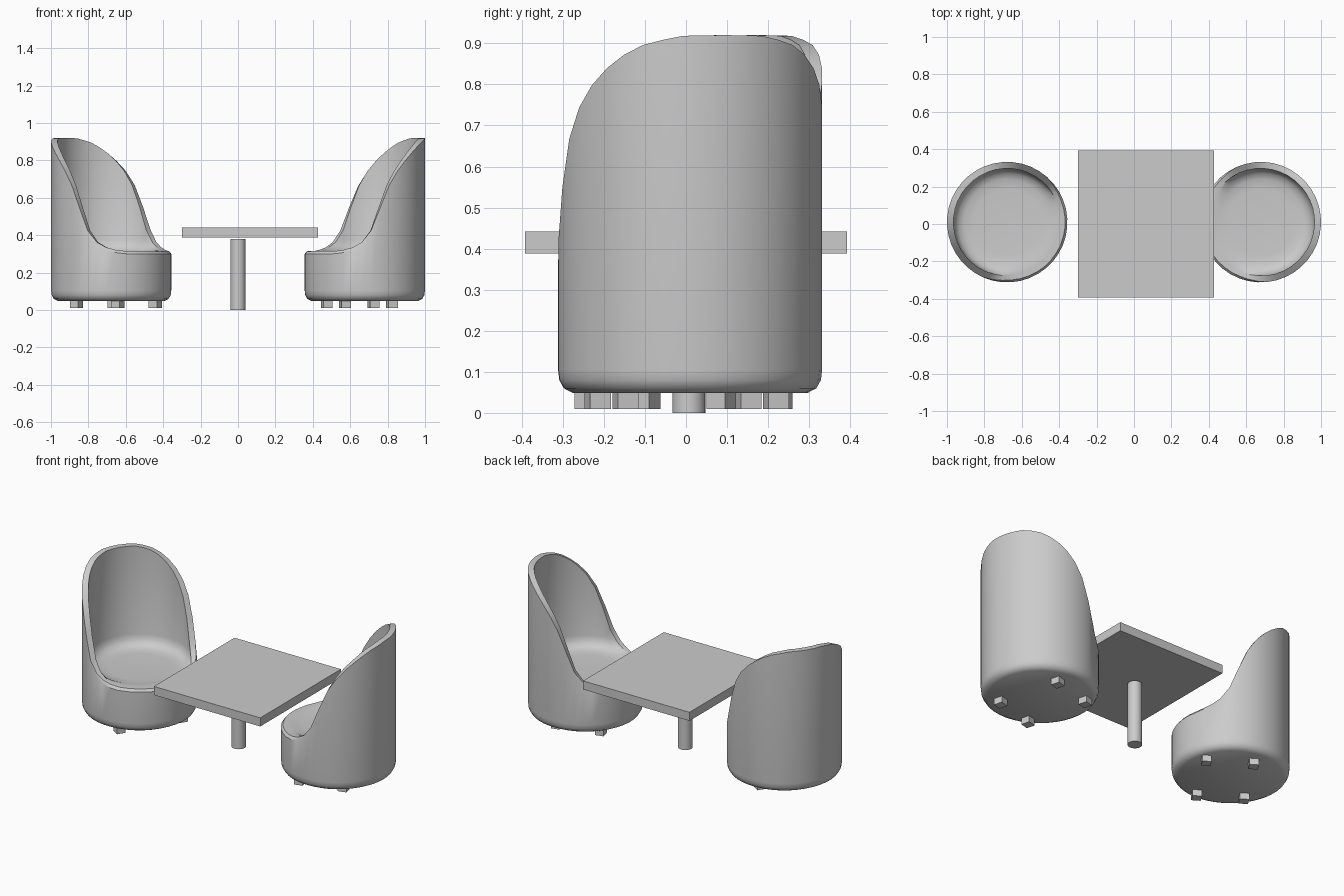
import bpy, bmesh
from math import cos, sin, pi, radians, degrees

if "Cube" in bpy.data.objects:
    bpy.data.objects.remove(bpy.data.objects["Cube"])

# rim height of the chair shell against angle away from the middle of the back
RIM = [(0, .92), (20, .918), (40, .89), (58, .825), (70, .76), (80, .68), (87, .595),
       (93, .505), (99, .425), (105, .375), (112, .345), (122, .325), (135, .316), (180, .314)]
R, RI, SEGS = .322, .287, 40


def rim_height(a):
    for (a0, h0), (a1, h1) in zip(RIM, RIM[1:]):
        if a <= a1:
            return h0 + (h1 - h0) * (a - a0) / (a1 - a0)
    return RIM[-1][1]


def finish(name, bm, smooth=True):
    bmesh.ops.recalc_face_normals(bm, faces=bm.faces)
    me = bpy.data.meshes.new(name)
    bm.to_mesh(me)
    bm.free()
    ob = bpy.data.objects.new(name, me)
    bpy.context.collection.objects.link(ob)
    if smooth:
        bpy.ops.object.select_all(action='DESELECT')
        ob.select_set(True)
        bpy.context.view_layer.objects.active = ob
        bpy.ops.object.shade_smooth_by_angle(angle=radians(35))
    return ob


def box(name, size, loc, rot=0):
    bm = bmesh.new()
    bmesh.ops.create_cube(bm, size=1)
    bmesh.ops.scale(bm, vec=size, verts=bm.verts)
    ob = finish(name, bm, False)
    ob.location = loc
    ob.rotation_euler.z = rot
    return ob


def chair(side, cx, cy, back):
    # tub shell and dished seat swept round; local +x points to the back
    bm = bmesh.new()
    columns = []
    for i in range(SEGS):
        t = 2 * pi * i / SEGS
        h = rim_height(min(degrees(t), 360 - degrees(t)))
        soft = max(0, min(1, (.40 - h) / .08)) * .012   # rounded front lip
        profile = [(.285, .048), (.308, .06), (.319, .08), (R, .105), (R, h - .015),
                   (R - soft, h), (RI, h), (RI, min(h, .375)), (.279, min(h, .345)),
                   (.262, min(h, .322)), (.23, .309), (.18, .305)]
        columns.append([bm.verts.new((r * cos(t), r * sin(t), z)) for r, z in profile])
    for a, b in zip(columns, columns[1:] + columns[:1]):
        for j in range(len(a) - 1):
            bm.faces.new((a[j], b[j], b[j + 1], a[j + 1]))
    bm.faces.new([c[0] for c in columns])
    bm.faces.new([c[-1] for c in columns])
    bmesh.ops.remove_doubles(bm, verts=bm.verts, dist=.0003)
    shell = finish(side + "_chair_shell", bm)
    shell.location = (cx, cy, 0)
    shell.rotation_euler.z = back
    # four stub feet
    for sx in (-1, 1):
        for sy in (-1, 1):
            x, y = -.03 + sx * .13, sy * .19
            box(side + "_chair_foot", (.052, .052, .042),
                (cx + x * cos(back) - y * sin(back), cy + x * sin(back) + y * cos(back), .031), back)


chair("left", -.678, .01, radians(148))
chair("right", .678, .01, radians(15))

# table
box("table_top", (.725, .785, .053), (.064, 0, .415))
bm = bmesh.new()
bmesh.ops.create_cone(bm, cap_ends=True, segments=32, radius1=.04, radius2=.04, depth=.38)
finish("table_post", bm).location = (0, .007, .19)
